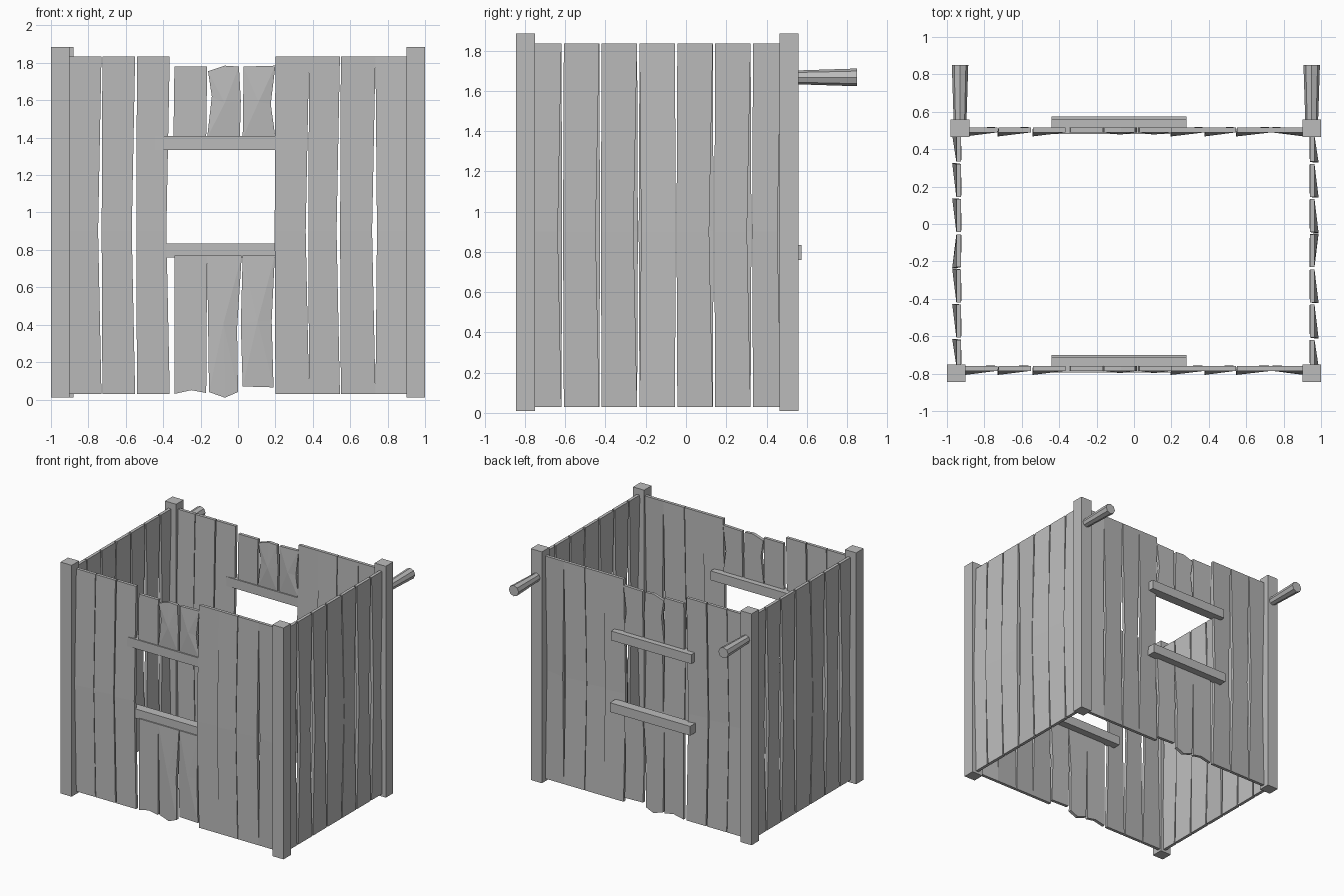
import bpy, bmesh, math
from mathutils import Matrix, Vector

cube = bpy.data.objects.get("Cube")
if cube:
    bpy.data.objects.remove(cube, do_unlink=True)

wood = bpy.data.materials.new("grey_wood")
wood.use_nodes = True
GREY = (0.5, 0.5, 0.5, 1)
wood.diffuse_color = GREY
wood.node_tree.nodes["Principled BSDF"].inputs["Base Color"].default_value = GREY


def finish(name, bm, matrix=Matrix()):
    bmesh.ops.recalc_face_normals(bm, faces=bm.faces)
    mesh = bpy.data.meshes.new(name)
    bm.to_mesh(mesh)
    bm.free()
    mesh.materials.append(wood)
    obj = bpy.data.objects.new(name, mesh)
    obj.matrix_world = matrix
    bpy.context.collection.objects.link(obj)


def box(name, x0, x1, y0, y1, z0, z1):
    bm = bmesh.new()
    size = Vector((x1 - x0, y1 - y0, z1 - z0))
    centre = Vector((x0 + x1, y0 + y1, z0 + z1)) / 2
    bmesh.ops.create_cube(bm, size=1, matrix=Matrix.Translation(centre) @ Matrix.Diagonal(size).to_4x4())
    finish(name, bm)


THICK = 0.025


def long_plank(name, u0, u1, matrix, flip=False):
    """Warped board: the middle bows out and sideways on one edge."""
    bm = bmesh.new()
    rings = []
    for z, bow in ((0.03, 0), (0.9, 1), (1.835, 0)):
        near, far = -0.022 * bow, 0.003 * bow
        if flip:
            a, b = u0 + 0.008 * bow, u1 + 0.004 * bow
            near, far = far, near
        else:
            a, b = u0 - 0.004 * bow, u1 - 0.018 * bow
        corners = ((a, near - THICK), (b, far - THICK), (b, far), (a, near))
        rings.append([bm.verts.new((u, v, z)) for u, v in corners])
    for low, high in zip(rings, rings[1:]):
        for i in range(4):
            j = (i + 1) % 4
            bm.faces.new((low[i], low[j], high[j], high[i]))
    bm.faces.new(rings[0])
    bm.faces.new(rings[-1])
    finish(name, bm, matrix)


def broken_plank(name, outline, matrix, chip):
    """Short board with a ragged outline and a chipped, faceted face."""
    bm = bmesh.new()
    front = [bm.verts.new((u, -THICK, z)) for u, z in outline]
    back = [bm.verts.new((u, 0, z)) for u, z in outline]
    face = bm.faces.new(front)
    bm.faces.new(back)
    for i in range(len(outline)):
        bm.faces.new((front[i - 1], front[i], back[i], back[i - 1]))
    if chip:
        for v in bmesh.ops.poke(bm, faces=[face])["verts"]:
            v.co.y -= chip
    finish(name, bm, matrix)


# corner posts
for side, x0, y0 in (("front_right", -1, -0.845), ("front_left", 0.9, -0.845),
                     ("back_right", -0.98, 0.465), ("back_left", 0.9, 0.465)):
    box(side + "_post", x0, x0 + 0.1, y0, y0 + 0.095, 0.01, 1.885)

# pegs sticking out of the back posts
for side, x in (("right", -0.93), ("left", 0.95)):
    bm = bmesh.new()
    bmesh.ops.create_cone(bm, cap_ends=True, segments=8, radius1=0.033, radius2=0.044, depth=0.34)
    finish(side + "_peg", bm, Matrix.Translation((x, 0.68, 1.667)) @ Matrix.Rotation(-math.pi / 2, 4, "X"))

# front and back walls with a window opening
ENDS = [(-0.9, -0.73), (-0.725, -0.55), (-0.54, -0.365),
        (0.2, 0.38), (0.38, 0.545), (0.55, 0.735), (0.735, 0.905)]
BROKEN = {
    "upper_window_plank_a": [(-0.345, 1.4), (-0.17, 1.4), (-0.165, 1.78), (-0.34, 1.78)],
    "upper_window_plank_b": [(-0.165, 1.4), (0.01, 1.4), (0.015, 1.6), (0.005, 1.78),
                             (-0.07, 1.785), (-0.16, 1.755), (-0.14, 1.62)],
    "upper_window_plank_c": [(0.025, 1.4), (0.2, 1.4), (0.175, 1.58), (0.2, 1.785), (0.03, 1.78)],
    "lower_window_plank_a": [(-0.34, 0.03), (-0.25, 0.05), (-0.17, 0.035), (-0.165, 0.77), (-0.34, 0.77)],
    "lower_window_plank_b": [(-0.155, 0.04), (-0.07, 0.01), (0, 0.04), (-0.005, 0.38),
                             (0.02, 0.77), (-0.165, 0.77)],
    "lower_window_plank_c": [(0.025, 0.07), (0.19, 0.065), (0.18, 0.42), (0.197, 0.77),
                             (0.025, 0.77), (0.015, 0.4)],
}
for wall, y in (("front", -0.76), ("back", 0.515)):
    place = Matrix.Translation((0, y, 0))
    for i, (u0, u1) in enumerate(ENDS):
        long_plank(f"{wall}_plank_{i + 1}", u0, u1, place, flip=(i == len(ENDS) - 1))
    for name, outline in BROKEN.items():
        broken_plank(f"{wall}_{name}", outline, place, 0 if name.endswith("a") else 0.012)
    # window rails
    box(wall + "_upper_rail", -0.44, 0.28, y - 0.035, y + 0.045, 1.335, 1.41)
    box(wall + "_lower_rail", -0.44, 0.28, y - 0.015, y + 0.06, 0.76, 0.835)

# side walls, turned to face outwards about the middle of the posts
MID = -0.143
for wall, x, turn in (("left", 0.94, math.pi / 2), ("right", -0.925, -math.pi / 2)):
    place = Matrix.Translation((x, MID, 0)) @ Matrix.Rotation(turn, 4, "Z")
    for i in range(7):
        u = (i - 3) * 0.188
        u0, u1 = max(u - 0.088, -0.615), min(u + 0.088, 0.615)
        long_plank(f"{wall}_plank_{i + 1}", u0, u1, place, flip=(i == 3))
